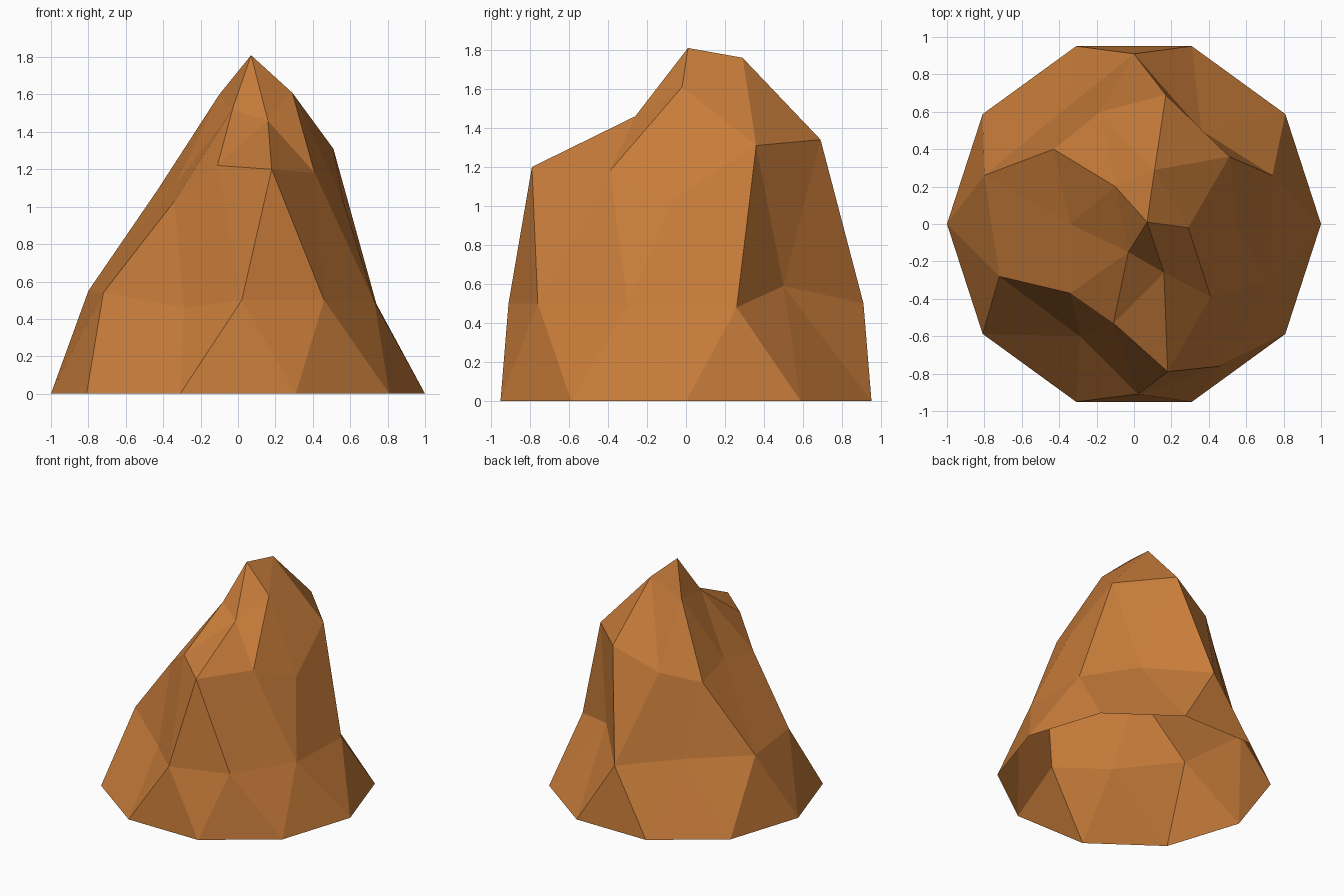
import bpy, bmesh, math

if "Cube" in bpy.data.objects:
    bpy.data.objects.remove(bpy.data.objects["Cube"])

# One flat colour for the whole rock
mat = bpy.data.materials.new("orange brown rock")
mat.diffuse_color = (0.57, 0.20, 0.042, 1)
mat.use_nodes = True
mat.node_tree.nodes["Principled BSDF"].inputs["Base Color"].default_value = mat.diffuse_color

# Rings from bottom to top, counter-clockwise from +x; each follows an icosphere layout
base = [(math.cos(a * math.pi / 5), math.sin(a * math.pi / 5), 0) for a in range(10)]
foot = [(.74, .26, .48), (.36, .50, .59), (0, .91, .5), (-.40, .59, .54), (-.80, .26, .55),
        (-.72, -.28, .54), (-.29, -.60, .46), (.02, -.91, .5), (.46, -.76, .5), (.73, -.30, .49)]
shoulder = [(.56, -.06, 1.04), (.51, .36, 1.31), (.17, .69, 1.34), (-.18, .60, 1.18), (-.43, .40, 1.09),
            (-.34, 0, 1.11), (-.34, -.37, 1.03), (-.11, -.53, 1.22), (.18, -.79, 1.2), (.41, -.39, 1.18)]
crown = [(.29, -.02, 1.61), (.11, .29, 1.76), (-.10, .20, 1.6), (-.03, -.15, 1.52), (.16, -.26, 1.46)]
peak = (.07, .01, 1.81)

bm = bmesh.new()
b, f, s, c = [[bm.verts.new(p) for p in ring] for ring in (base, foot, shoulder, crown)]
top = bm.verts.new(peak)

# Two zigzag bands of triangles around the foot
for i in range(10):
    j = (i + 1) % 10
    bm.faces.new((b[i], b[j], f[i]))
    bm.faces.new((f[i], b[j], f[j]))
    bm.faces.new((s[i], f[i], s[j]))
    bm.faces.new((f[i], f[j], s[j]))

# Shoulder narrowing to the five-sided crown and the peak
for i in range(5):
    j = (i + 1) % 5
    a, m, e = s[2 * i], s[2 * i + 1], s[(2 * i + 2) % 10]
    bm.faces.new((a, m, c[i]))
    bm.faces.new((m, e, c[j]))
    bm.faces.new((m, c[j], c[i]))
    bm.faces.new((c[i], c[j], top))

mesh = bpy.data.meshes.new("rock")
bm.to_mesh(mesh)
bm.free()
mesh.materials.append(mat)
bpy.context.collection.objects.link(bpy.data.objects.new("rock", mesh))
